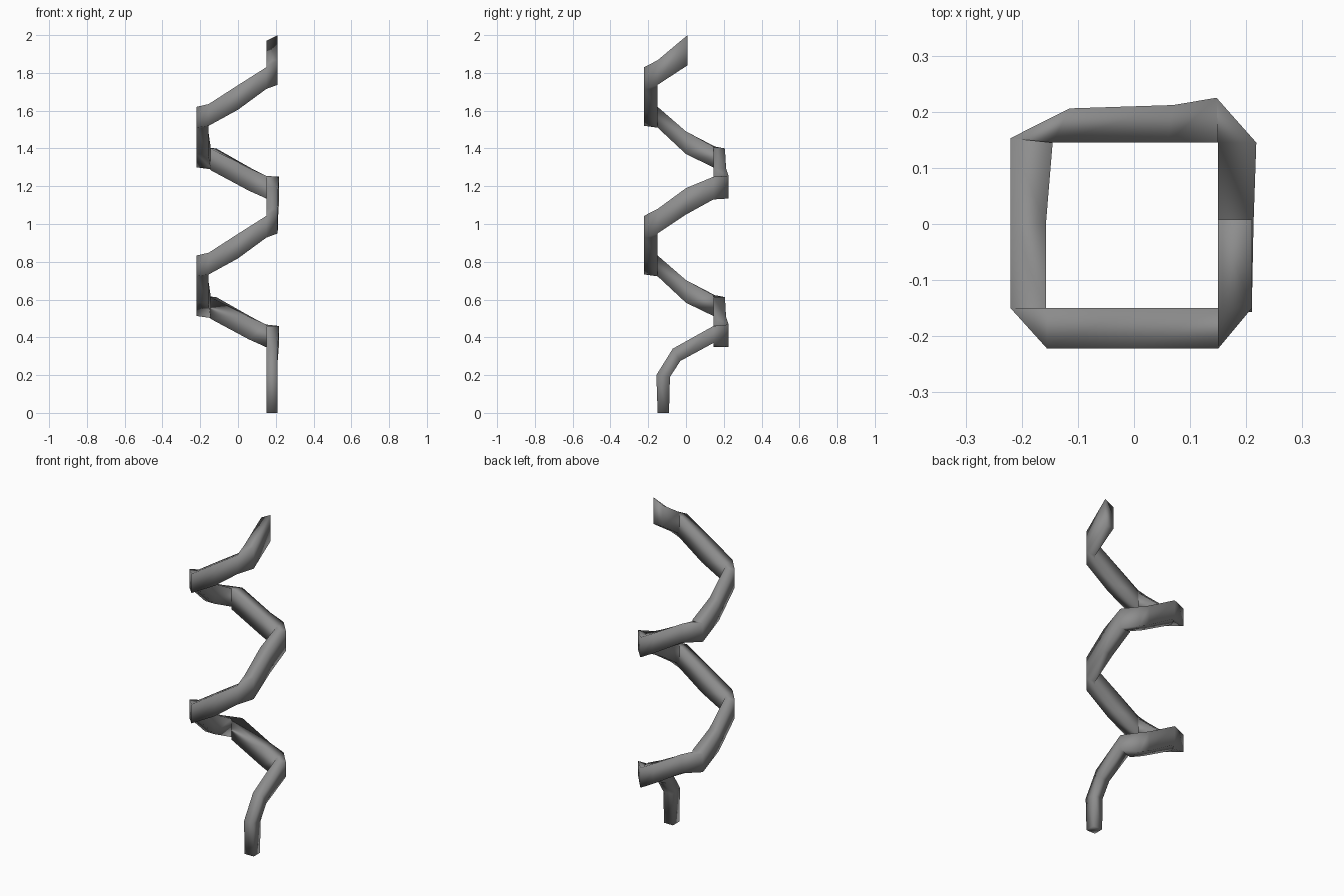
import bpy, bmesh
from mathutils import Vector

cube = bpy.data.objects.get("Cube")
if cube:
    bpy.data.objects.remove(cube, do_unlink=True)

PITCH = 0.787

# Plain grey finish
grey = bpy.data.materials.new("grey")
grey.use_nodes = True
colour = (0.27, 0.27, 0.27, 1)
grey.diffuse_color = colour
grey.node_tree.nodes["Principled BSDF"].inputs["Base Color"].default_value = colour


def upright(inner, outer, low, high, lift=0.0):
    """Four-cornered section standing in a vertical plane."""
    return [Vector((*inner, low + lift)), Vector((*outer, low + lift)),
            Vector((*outer, high + lift)), Vector((*inner, high + lift))]


# One turn around the square: inner point, outer point, bottom and top height
right_side = [
    ((.15, -.15), (.21, -.15), .95, 1.08),
    ((.15, 0), (.213, 0), 1.05, 1.19),
    ((.15, .145), (.218, .145), 1.13, 1.25),
]
back_side = [
    ((.15, .145), (.147, .225), 1.135, 1.255),
    ((.06, .145), (.07, .212), 1.175, 1.295),
    ((-.145, .145), (-.115, .206), 1.285, 1.40),
]
left_side = [
    ((-.145, .145), (-.22, .153), 1.30, 1.41),
    ((-.157, 0), (-.22, 0), 1.37, 1.49),
    ((-.157, -.15), (-.22, -.15), 1.51, 1.62),
]
front_side = [
    ((-.155, -.15), (-.155, -.222), 1.52, 1.635),
    ((0, -.15), (0, -.222), 1.605, 1.735),
    ((.15, -.15), (.15, -.222), 1.715, 1.83),
]

# Foot: level section, bend, then a rise to the first back corner
def tilted(y_low, z_low, y_high, z_high):
    return [Vector((.15, y_low, z_low)), Vector((.21, y_low, z_low)),
            Vector((.21, y_high, z_high)), Vector((.15, y_high, z_high))]

rings = [tilted(-.09, 0, -.15, 0),
         tilted(-.085, .19, -.157, .20),
         tilted(-.03, .275, -.07, .34),
         upright((.15, .145), (.218, .145), .37, .46)]

# Two turns of the coil
rings += [upright(*s, lift=-PITCH) for s in back_side + left_side + front_side]
rings += [upright(*s) for s in right_side + back_side + left_side + front_side]

# Upper end, cut off upright
rings.append(upright(*right_side[0], lift=PITCH))
tip = upright((.15, .008), (.21, .008), 1.84, 2.0)
tip[3].z = 1.97
rings.append(tip)

# Skin the sections into one closed bar
bm = bmesh.new()
loops = [[bm.verts.new(p) for p in ring] for ring in rings]
for a, b in zip(loops, loops[1:]):
    for i in range(4):
        j = (i + 1) % 4
        bm.faces.new((a[i], a[j], b[j], b[i]))
bm.faces.new(loops[0][::-1])
bm.faces.new(loops[-1])
bmesh.ops.remove_doubles(bm, verts=bm.verts, dist=0.003)
bmesh.ops.recalc_face_normals(bm, faces=bm.faces)
for face in bm.faces:
    face.smooth = True

mesh = bpy.data.meshes.new("coiled_bar")
bm.to_mesh(mesh)
bm.free()
mesh.materials.append(grey)
coil = bpy.data.objects.new("coiled_bar", mesh)
bpy.context.collection.objects.link(coil)
